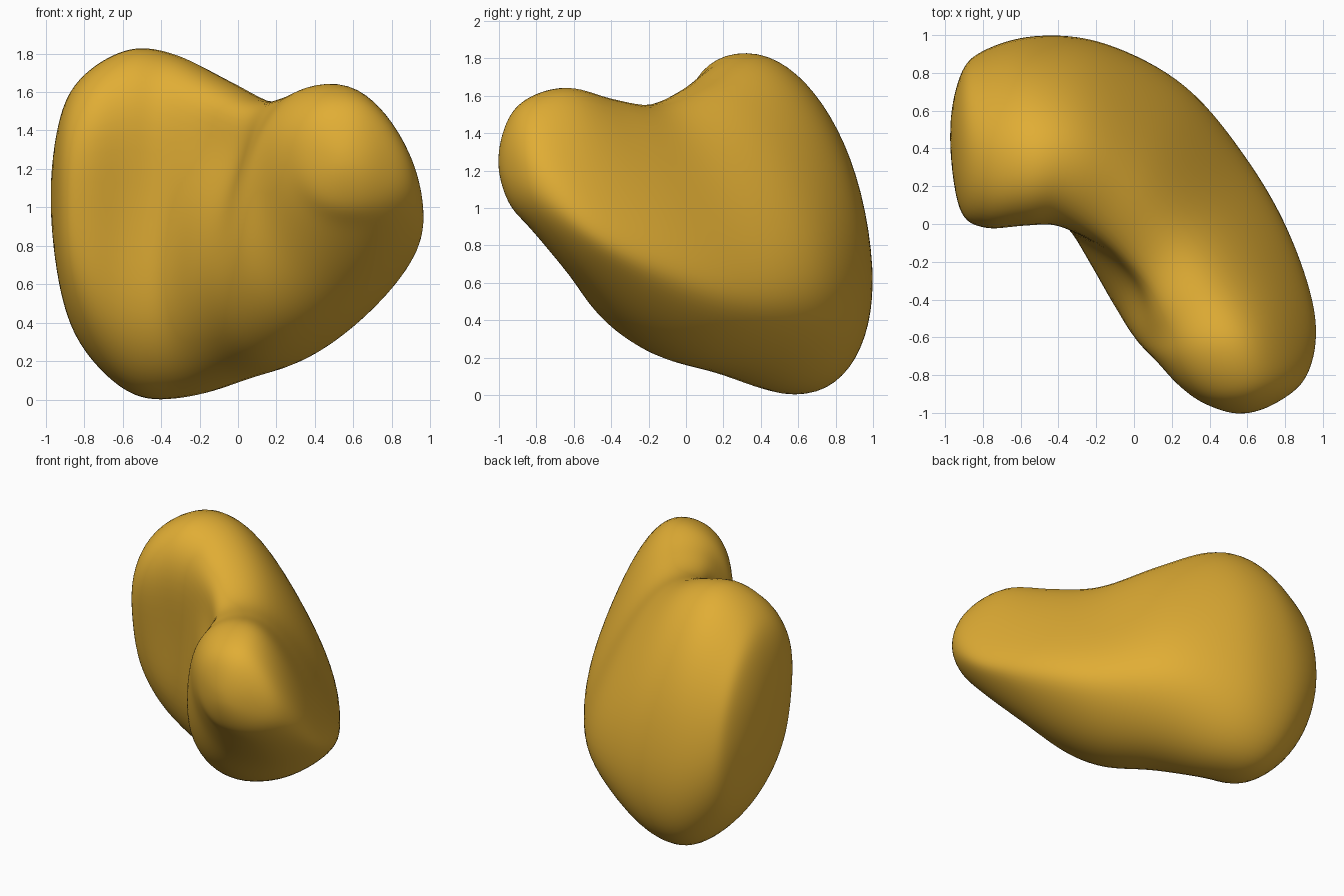
import bpy, bmesh, math

if "Cube" in bpy.data.objects:
    bpy.data.objects.remove(bpy.data.objects["Cube"])

# Golden material
gold = bpy.data.materials.new("golden_yellow")
gold.use_nodes = True
color = (0.75, 0.42, 0.035, 1)
gold.diffuse_color = color
gold.node_tree.nodes["Principled BSDF"].inputs["Base Color"].default_value = color

# Stations along the bend: inner x, y, outer x, y, bottom z, top z,
# lean, skew, drop of the outer wall, dent depth, dent angle
STATIONS = [
    (-.975, .48, -.975, .48, 1.05, 1.05, .2, 0, 0, .05, 178),
    (-.925, .06, -.92, .79, .56, 1.48, .2, 0, 0, .06, 178),
    (-.79, -.07, -.8, .92, .25, 1.7, .25, 0, .02, .14, 178),
    (-.58, -.08, -.52, 1, .02, 1.83, .27, 0, .03, .2, 176),
    (-.42, -.1, -.15, .96, .01, 1.8, .22, .03, .14, .2, 170),
    (-.28, -.27, .28, .73, .1, 1.67, .15, .08, .28, .28, 155),
    (-.15, -.46, .62, .32, .19, 1.56, .12, .1, .37, .3, 147),
    (-.02, -.61, .84, -.08, .37, 1.59, .08, .1, .42, .12, 145),
    (.11, -.72, .965, -.5, .64, 1.65, .05, .03, .46, 0, 140),
    (.23, -.85, .92, -.8, .88, 1.6, .05, 0, .24, 0, 140),
    (.37, -.95, .75, -.95, 1.03, 1.48, .05, 0, .1, 0, 140),
    (.56, -1.005, .56, -1.005, 1.25, 1.25, .05, 0, .1, 0, 140),
]
SIDES, STEPS, POWER = 64, 8, 0.92


def beyond(s):
    """Swap a station through its own middle so the end closes round."""
    return (s[2], s[3], s[0], s[1], s[5], s[4]) + s[6:]


def blend(p0, p1, p2, p3, t):
    """Smooth interpolation between stations p1 and p2."""
    return [b + t / 2 * (c - a + t * (2*a - 5*b + 4*c - d + t * (3*(b - c) + d - a)))
            for a, b, c, d in zip(p0, p1, p2, p3)]


def rounded(v):
    return math.copysign(abs(v) ** POWER, v)


def section(s):
    """Leaning rounded cross-section with a low outer wall and a dented inner wall."""
    xi, yi, xo, yo, zb, zt, lean, skew, drop, dent, where = s
    angles = [math.tau * k / SIDES for k in range(SIDES)]
    across, up = [], []
    for a in angles:
        c, h = rounded(math.cos(a)), rounded(math.sin(a))
        across.append(c - lean * h - skew * h * h)
        up.append(h - drop * max(c, 0) ** 2 * (1 + h))
    low, high = min(across), max(across)
    ring = []
    for a, u, h in zip(angles, across, up):
        away = (math.degrees(a) - where + 180) % 360 - 180
        f = (u - low) / (high - low) + dent / 2 * math.exp(-(away / 31) ** 2)
        ring.append((xi + f * (xo - xi), yi + f * (yo - yi),
                     (zb + zt) / 2 + h * (zt - zb) / 2))
    return ring


# Loft the stations into rings
path = [beyond(STATIONS[1])] + STATIONS + [beyond(STATIONS[-2])]
rings = []
for i in range(len(STATIONS) - 1):
    for j in range(STEPS):
        rings.append(section(blend(*path[i:i + 4], j / STEPS)))

bm = bmesh.new()
first, last = STATIONS[0], STATIONS[-1]
loops = [[bm.verts.new(p) for p in ring] for ring in rings[1:]]
start = bm.verts.new((first[0], first[1], first[4]))
end = bm.verts.new((last[0], last[1], last[4]))
for k in range(SIDES):
    n = (k + 1) % SIDES
    bm.faces.new((start, loops[0][k], loops[0][n]))
    bm.faces.new((end, loops[-1][n], loops[-1][k]))
    for a, b in zip(loops, loops[1:]):
        bm.faces.new((a[k], b[k], b[n], a[n]))

# Soften the surface lightly
for _ in range(6):
    bmesh.ops.smooth_vert(bm, verts=bm.verts, factor=0.5,
                          use_axis_x=True, use_axis_y=True, use_axis_z=True)
bmesh.ops.recalc_face_normals(bm, faces=bm.faces)
for f in bm.faces:
    f.smooth = True

mesh = bpy.data.meshes.new("curved_body")
bm.to_mesh(mesh)
bm.free()
mesh.materials.append(gold)
body = bpy.data.objects.new("curved_body", mesh)
bpy.context.collection.objects.link(body)
